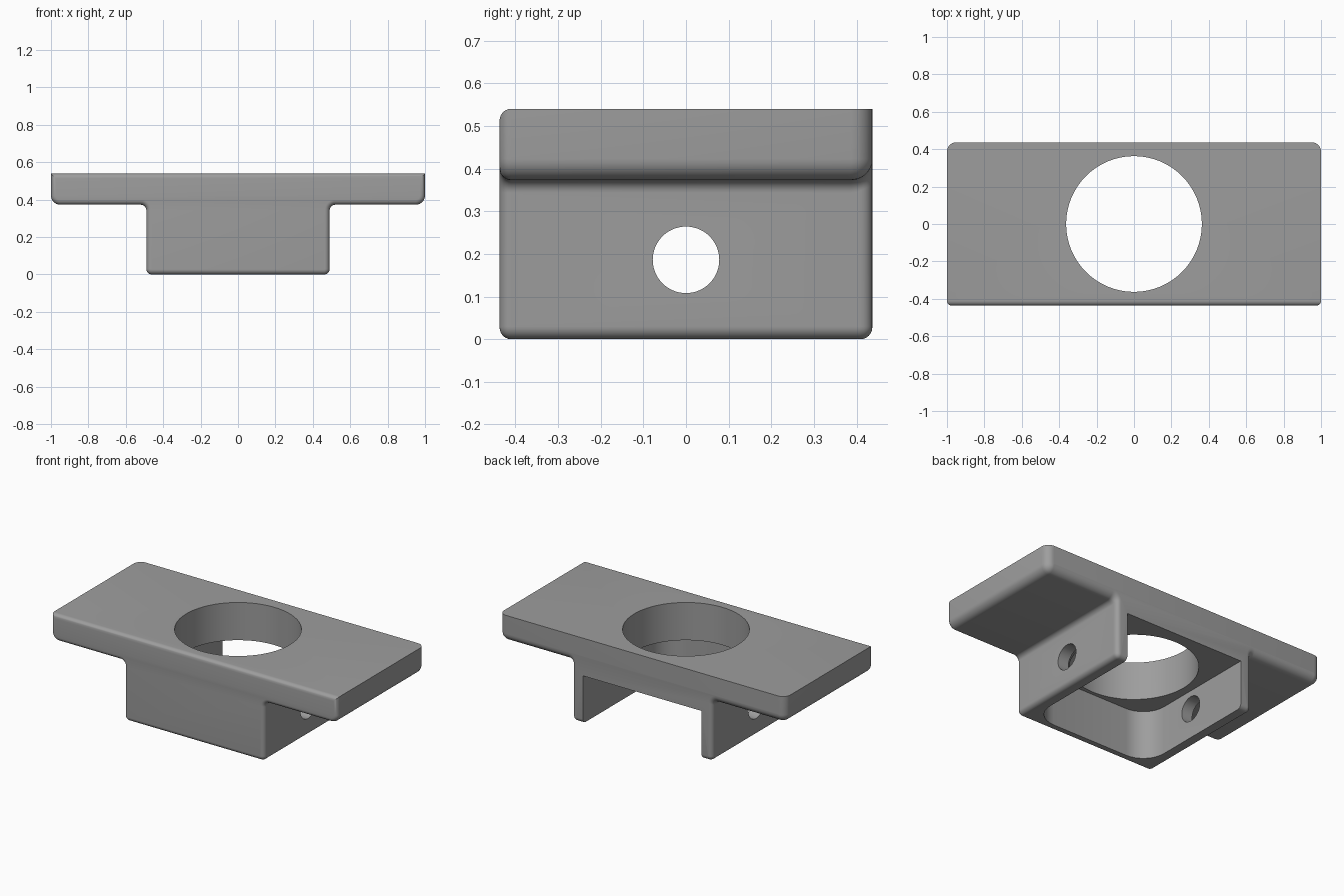
import bpy, bmesh, math

if "Cube" in bpy.data.objects:
    bpy.data.objects.remove(bpy.data.objects["Cube"])

HALF_Y, TOP = 0.437, 0.54
ARC = 8


def arc(cx, cz, r, a0, a1):
    """Points on an arc, angles in degrees."""
    return [(cx + r * math.cos(math.radians(a0 + (a1 - a0) * i / ARC)),
             cz + r * math.sin(math.radians(a0 + (a1 - a0) * i / ARC))) for i in range(ARC + 1)]


def profile(plate, leg, top):
    """T-shaped section, with each portion inset by the given distance."""
    px, pz = 1 - plate, 0.373 + plate
    lx, lz = 0.49 - leg, leg
    rp, rl, rf = max(0.05 - plate, 0.003), max(0.03 - leg, 0.003), 0.03 + leg
    half = [(px, TOP - top)]
    half += arc(px - rp, pz + rp, rp, 0, -90)
    half += arc(lx + rf, pz - rf, rf, 90, 180)
    half += arc(lx - rl, lz + rl, rl, 0, -90)
    return half + [(-x, z) for x, z in reversed(half)]


def inset(r, s):
    """Inset of a rounded edge of radius r at distance s from the end face."""
    return 0 if s >= r else r - math.sqrt(r * r - (r - s) ** 2)


def link(name, bm):
    bmesh.ops.recalc_face_normals(bm, faces=bm.faces)
    me = bpy.data.meshes.new(name)
    bm.to_mesh(me)
    bm.free()
    ob = bpy.data.objects.new(name, me)
    bpy.context.collection.objects.link(ob)
    return ob


def loft(name, rings):
    bm = bmesh.new()
    loops = [[bm.verts.new(p) for p in ring] for ring in rings]
    n = len(loops[0])
    for a, b in zip(loops, loops[1:]):
        for i in range(n):
            bm.faces.new((a[i], a[(i + 1) % n], b[(i + 1) % n], b[i]))
    bm.faces.new(loops[0])
    bm.faces.new(loops[-1])
    return link(name, bm)


# Mounting block: T section lofted front to back with rounded end edges
F, BP, BL = 0.027, 0.05, 0.028
rings = []
for i in range(8):
    s = F * (1 - math.cos(math.pi / 2 * i / 7))
    d = inset(F, s)
    rings.append([(x, -HALF_Y + s, z) for x, z in profile(d, d, d)])
for s in (0.05, 0.036, 0.028, 0.02, 0.013, 0.008, 0.004, 0.0015, 0):
    rings.append([(x, HALF_Y - s, z) for x, z in profile(inset(BP, s), inset(BL, s), 0)])
block = loft("mounting_block", rings)

# Pocket cutter: open at the back and below, rounded front corners
plan = [(0.415, 0.6)] + arc(0.265, -0.235, 0.15, 0, -90)
plan += [(-x, y) for x, y in reversed(plan)]
cutters = [loft("pocket_cutter", [[(x, y, z) for x, y in plan] for z in (-0.1, 0.302)])]

# Round bore through the plate, and pin hole through both legs
circle = [(math.cos(2 * math.pi * i / 64), math.sin(2 * math.pi * i / 64)) for i in range(64)]
cutters.append(loft("bore_cutter", [[(0.363 * a, 0.363 * b, z) for a, b in circle] for z in (0.1, 0.7)]))
cutters.append(loft("pin_hole_cutter", [[(x, 0.078 * a, 0.186 + 0.078 * b) for a, b in circle]
                                        for x in (-0.7, 0.7)]))

bpy.context.view_layer.objects.active = block
for c in cutters:
    c.hide_render = True
    m = block.modifiers.new(c.name, 'BOOLEAN')
    m.operation, m.solver, m.object = 'DIFFERENCE', 'EXACT', c
    bpy.ops.object.modifier_apply(modifier=m.name)
for c in cutters:
    bpy.data.objects.remove(c)

# Grey finish
grey = bpy.data.materials.new("plain_grey")
grey.diffuse_color = (0.34, 0.34, 0.34, 1)
grey.use_nodes = True
grey.node_tree.nodes["Principled BSDF"].inputs["Base Color"].default_value = grey.diffuse_color
block.data.materials.clear()
block.data.materials.append(grey)

block.select_set(True)
bpy.ops.object.shade_smooth_by_angle(angle=math.radians(30))
